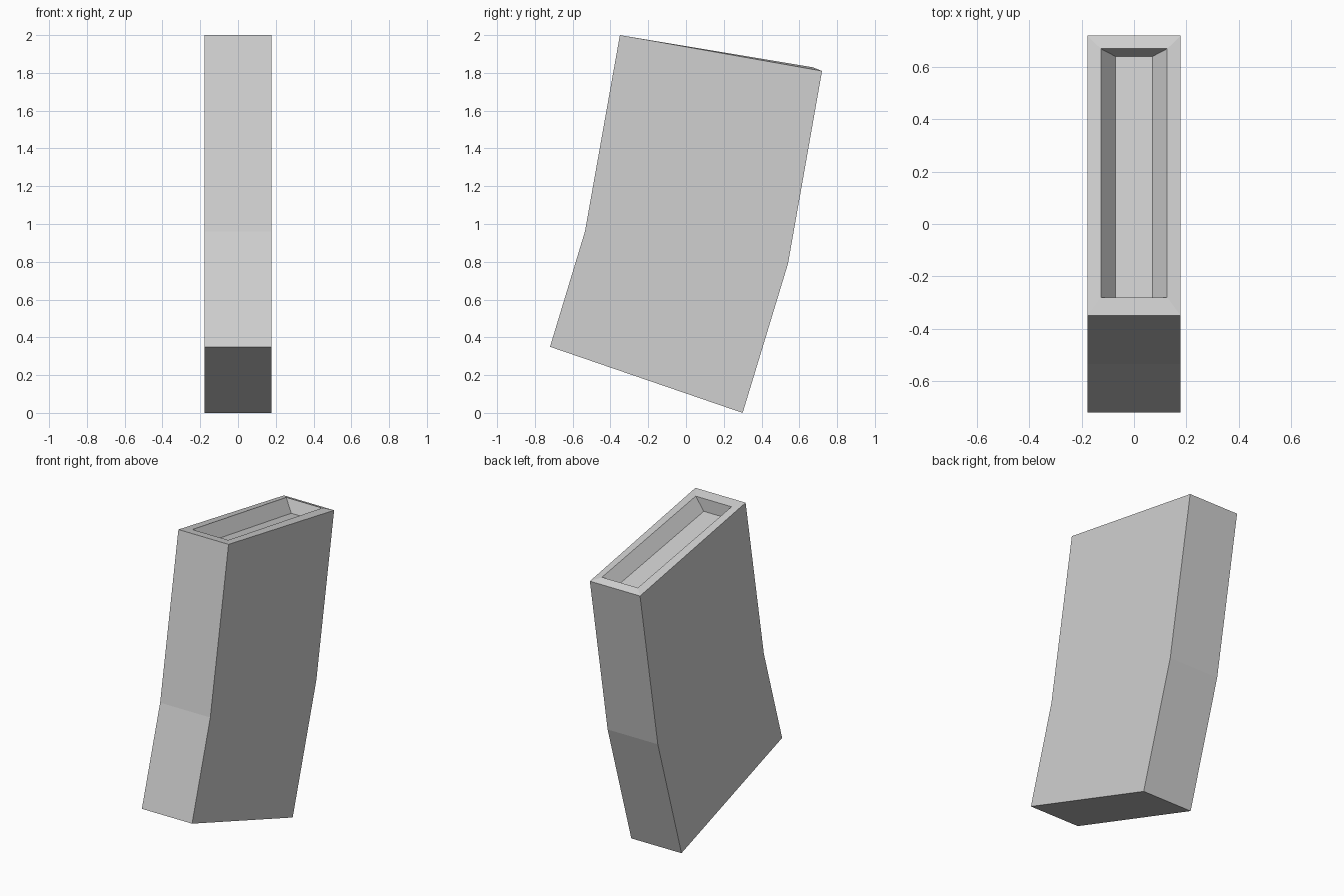
import bpy
import bmesh

cube = bpy.data.objects.get("Cube")
if cube:
    bpy.data.objects.remove(cube, do_unlink=True)

# Plain grey finish
grey = bpy.data.materials.new("light_grey")
grey.use_nodes = True
colour = (0.63, 0.63, 0.63, 1)
grey.diffuse_color = colour
grey.node_tree.nodes["Principled BSDF"].inputs["Base Color"].default_value = colour

# Rings from the base up the outside, over the rim and down into the recess:
# half width, front (y, z), back (y, z)
rings = [
    (0.178, (-0.72, 0.35), (0.30, 0.0)),      # base
    (0.178, (-0.535, 0.96), (0.54, 0.79)),    # bend
    (0.178, (-0.35, 2.0), (0.72, 1.81)),      # outer rim
    (0.127, (-0.28, 1.987), (0.67, 1.83)),    # opening
    (0.07, (-0.28, 1.905), (0.64, 1.755)),    # recess floor
]

bm = bmesh.new()
loops = []
for half, front, back in rings:
    corners = [(-half, *front), (half, *front), (half, *back), (-half, *back)]
    loops.append([bm.verts.new(c) for c in corners])

# Walls between neighbouring rings
for low, high in zip(loops, loops[1:]):
    for i in range(4):
        j = (i + 1) % 4
        bm.faces.new((low[i], low[j], high[j], high[i]))

# Closed base and recess floor
bm.faces.new(loops[0][::-1])
bm.faces.new(loops[-1])
bmesh.ops.recalc_face_normals(bm, faces=bm.faces)

mesh = bpy.data.meshes.new("magazine_body")
bm.to_mesh(mesh)
bm.free()
mesh.materials.append(grey)
body = bpy.data.objects.new("magazine_body", mesh)
bpy.context.collection.objects.link(body)
